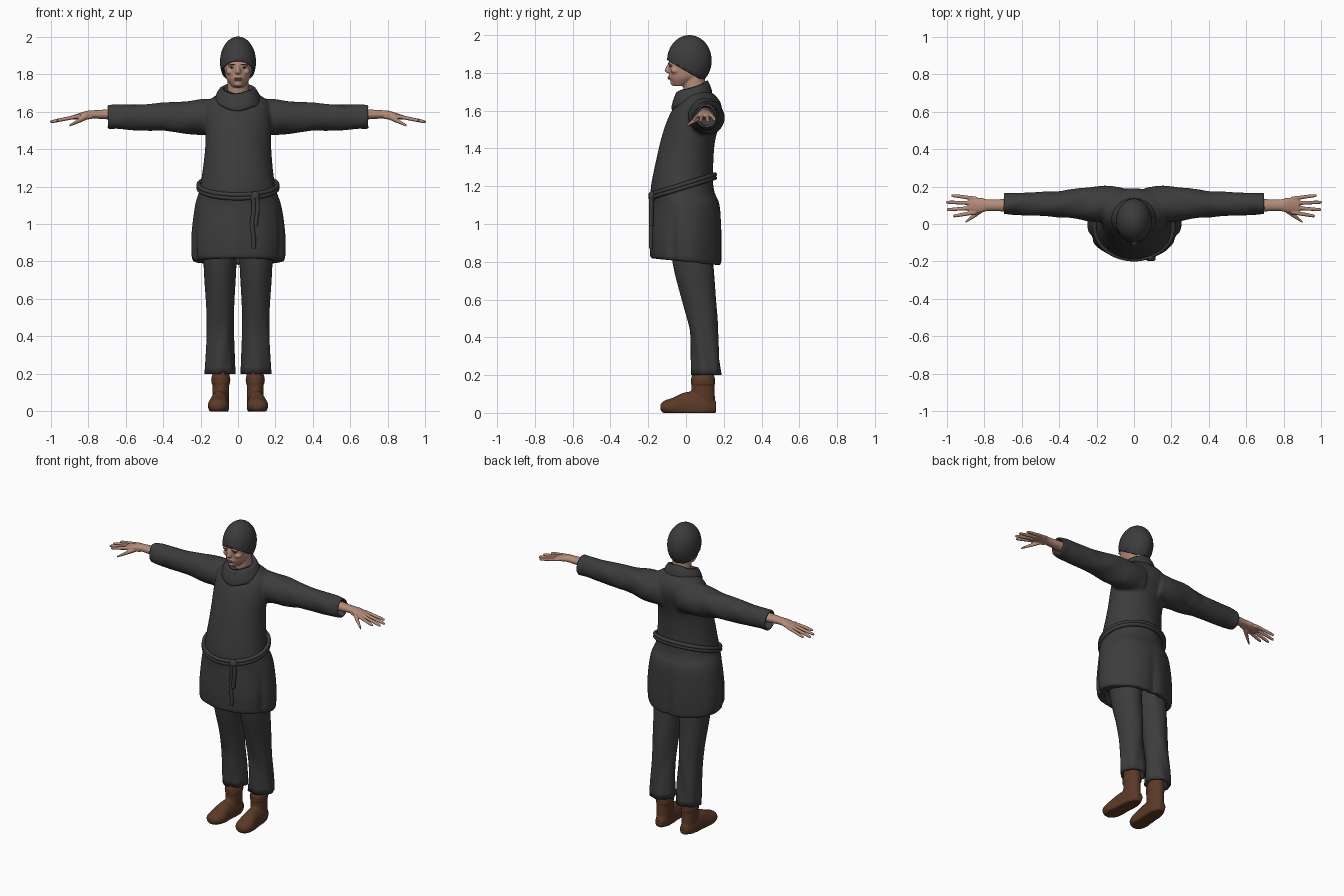
import bpy, bmesh
from math import sin, cos, pi, exp, atan2
from mathutils import Vector, Matrix

cube = bpy.data.objects.get("Cube")
if cube:
    bpy.data.objects.remove(cube, do_unlink=True)


def material(name, rgb):
    m = bpy.data.materials.new(name)
    m.use_nodes = True
    m.diffuse_color = (*rgb, 1)
    bsdf = m.node_tree.nodes["Principled BSDF"]
    bsdf.inputs["Base Color"].default_value = (*rgb, 1)
    bsdf.inputs["Roughness"].default_value = .8
    return m


CLOTH = material("charcoal cloth", (.045, .045, .046))
LEATHER = material("brown leather", (.105, .042, .021))
SKIN = material("skin", (.46, .26, .19))
LIP = material("lips", (.3, .13, .1))
DARK = material("dark brown", (.05, .025, .018))


def spline_rings(rings, steps=4):
    """Smoothly blend the given rings into a denser sequence."""
    keys = [Vector(r) for r in rings]
    path = []
    for i, (start, end) in enumerate(zip(keys, keys[1:])):
        before, after = keys[max(i - 1, 0)], keys[min(i + 2, len(keys) - 1)]
        leave, arrive = (end - before) / 2, (after - start) / 2
        for k in range(steps):
            t = k / steps
            ease = t * t * (3 - 2 * t)
            path.append(start.lerp(end, ease) + leave * t * (1 - t) ** 2 - arrive * t * t * (1 - t))
    return path + [keys[-1]]


def loft(bm, rings, axis="z", centre=0, side=1, warp=None, hollow=False, seg=40):
    """Closed tube through rings of (position, offset, half width, half depth)."""
    path = spline_rings(rings)
    if hollow:
        # Fold the last ring inward to leave a hem around an opening
        last = path[-1]
        back = .05 if rings[0][0] > last[0] else -.05
        for shift in (0, back):
            path.append(Vector((last[0] + shift, last[1], last[2] * .8, last[3] * .8)))
    loops = []
    for pos, offset, width, depth in path:
        loop = []
        for j in range(seg):
            angle = 2 * pi * j / seg
            u, v = centre + width * cos(angle), offset + depth * sin(angle)
            co = Vector({"z": (u, v, pos), "x": (pos, u, v), "y": (u, pos, v)}[axis])
            if warp:
                co = warp(co)
            loop.append(bm.verts.new((co.x * side, co.y, co.z)))
        loops.append(loop)
    for lower, upper in zip(loops, loops[1:]):
        for j in range(seg):
            bm.faces.new((lower[j - 1], lower[j], upper[j], upper[j - 1]))
    bm.faces.new(loops[0])
    bm.faces.new(loops[-1])


def ball(bm, centre, size, tilt=0):
    matrix = (Matrix.Translation(centre) @ Matrix.Rotation(tilt, 4, "Y")
              @ Matrix.Diagonal((*size, 1)))
    bmesh.ops.create_uvsphere(bm, u_segments=40, v_segments=24, radius=1, matrix=matrix)


def finish(bm, name, mat, voxel=0):
    """Turn the shape into an object, fusing its overlapping pieces if asked."""
    bmesh.ops.recalc_face_normals(bm, faces=bm.faces)
    mesh = bpy.data.meshes.new(name)
    bm.to_mesh(mesh)
    bm.free()
    mesh.materials.append(mat)
    mesh.shade_smooth()
    ob = bpy.data.objects.new(name, mesh)
    bpy.context.collection.objects.link(ob)
    if voxel:
        fuse = ob.modifiers.new("fuse", "REMESH")
        fuse.mode, fuse.voxel_size, fuse.use_smooth_shade = "VOXEL", voxel, True
        soften = ob.modifiers.new("soften", "SMOOTH")
        soften.factor, soften.iterations = .5, 3
    return ob


def cord(name, points, cyclic=False):
    curve = bpy.data.curves.new(name, "CURVE")
    curve.dimensions, curve.bevel_depth, curve.bevel_resolution = "3D", .012, 3
    curve.use_fill_caps = True
    spline = curve.splines.new("POLY")
    spline.points.add(len(points) - 1)
    for point, co in zip(spline.points, points):
        point.co = (*co, 1)
    spline.use_cyclic_u = cyclic
    spline.use_smooth = True
    curve.materials.append(CLOTH)
    bpy.context.collection.objects.link(bpy.data.objects.new(name, curve))


def clamp(value):
    return max(0, min(1, value))


# Tunic: body with skirt folds, side slits and back crease, fused with the sleeves
def skirt_folds(co):
    angle = atan2(co.y, co.x)
    skirt = clamp((1.12 - co.z) * 4)
    slit = sum(exp(-((angle - at) * 14) ** 2) for at in (-.3, .3 - pi))
    crease = exp(-((angle - pi / 2) * 8) ** 2)
    grow = 1 + skirt * (.012 * sin(7 * angle + 1) - .07 * slit - .06 * crease)
    grow += (1 - skirt) * .008 * sin(5 * angle + 14 * co.z)
    hem_lift = -.1 * co.y * clamp((.95 - co.z) * 8)
    return Vector((co.x * grow, co.y * grow, co.z + hem_lift))


def sleeve_folds(co):
    return co + Vector((0, .003 * sin(34 * co.x + 30 * co.z), .004 * sin(25 * co.x + 40 * co.y)))


bm = bmesh.new()
loft(bm, [(1.71, .06, .08, .06), (1.65, .07, .165, .11), (1.57, .05, .18, .14),
          (1.42, .005, .175, .145), (1.2, -.02, .2, .165), (1.1, 0, .23, .18),
          (.95, 0, .25, .19), (.83, 0, .25, .19), (.8, 0, .24, .185)],
     warp=skirt_folds, hollow=True, seg=72)
for side in (1, -1):
    loft(bm, [(.06, 1.56, .09, .1), (.2, 1.57, .095, .095), (.4, 1.57, .07, .075),
              (.7, 1.57, .056, .064)], "x", .107, side, sleeve_folds, hollow=True)
finish(bm, "tunic", CLOTH, .009)


# Cowl collar, tilted down at the front
def cowl_tilt(co):
    return co + Vector((0, 0, .36 * (co.y - .03) + .005 * sin(40 * co.x + 20 * co.y)))


bm = bmesh.new()
loft(bm, [(1.63, .03, .09, .08), (1.65, .03, .12, .107), (1.69, .03, .115, .1),
          (1.725, .03, .095, .085)], warp=cowl_tilt, hollow=True)
finish(bm, "cowl_collar", CLOTH)

# Rope belt with knot and hanging tails
turns = [2 * pi * i / 64 for i in range(64)]
for name, rise in (("upper", .009), ("lower", -.009)):
    cord("belt_" + name, [(.21 * cos(a), .17 * sin(a) - .018, 1.2 + rise + .053 * sin(a))
                          for a in turns], cyclic=True)
bm = bmesh.new()
ball(bm, (.09, -.178, 1.148), (.026, .02, .026))
finish(bm, "belt_knot", CLOTH)
for name, x, count in (("long", .08, 10), ("short", .1, 6)):
    cord("belt_tail_" + name, [(x + .005 * sin(i), -.185, 1.14 - .03 * i) for i in range(count)])


# Trousers, boots and hands for both sides
def trouser_folds(co):
    loose = .01 * clamp(.7 - co.z)
    return co + Vector((loose * sin(70 * co.y + 9 * co.z), loose * sin(60 * co.x + 18 * co.z), 0))


def flat_sole(co):
    # Toes point slightly outward
    return Vector((co.x - .06 * co.y, co.y, max(co.z, 0)))


def bent(spread, droop):
    """Bend a hand part sideways and down beyond the wrist."""
    return lambda co: co + Vector((0, spread, -droop)) * max(0, co.x - .8)


for side, label in ((1, "left"), (-1, "right")):
    bm = bmesh.new()
    loft(bm, [(.98, .03, .08, .1), (.8, .036, .088, .108), (.55, .077, .074, .086),
              (.4, .097, .073, .073), (.2, .108, .08, .078)],
         "z", .096, side, trouser_folds, hollow=True)
    finish(bm, label + "_trouser_leg", CLOTH)

    bm = bmesh.new()
    loft(bm, [(-.135, .03, .02, .015), (-.115, .03, .045, .035), (-.07, .03, .057, .05),
              (0, .03, .05, .08), (.1, .03, .046, .08), (.16, .03, .025, .03)],
         "y", .1, side, flat_sole)
    loft(bm, [(.05, .09, .044, .064), (.24, .09, .046, .058)], "z", .092, side)
    for i in range(3):
        ball(bm, (side * .092, .09, .155 + .013 * i), (.053, .066, .009))
    finish(bm, label + "_boot", LEATHER, .006)

    bm = bmesh.new()
    loft(bm, [(.64, 1.585, .037, .03), (.77, 1.585, .03, .022), (.82, 1.585, .04, .019),
              (.88, 1.585, .038, .012)], "x", .1, side, bent(0, .2))
    for i in range(4):
        reach = 1.005 - .015 * (i - 1.6) ** 2
        loft(bm, [(.84, 1.585, .011, .011), (reach - .02, 1.585, .009, .009),
                  (reach, 1.585, .004, .004)], "x", .07 + .02 * i, side, bent(.1 * i - .17, .2))
    loft(bm, [(.78, 1.575, .017, .016), (.84, 1.575, .015, .013), (.9, 1.575, .006, .006)],
         "x", .085, side, bent(-.75, .5))
    finish(bm, label + "_hand", SKIN, .004)

# Head with neck, nose, cheeks, brow ridge and chin
bm = bmesh.new()
loft(bm, [(1.73, -.035, .03, .03), (1.77, -.006, .06, .08), (1.81, .008, .07, .097),
          (1.86, .015, .075, .106), (1.95, .02, .05, .07)])
loft(bm, [(1.6, .06, .06, .06), (1.82, .035, .055, .06)])
loft(bm, [(1.85, -.08, .009, .015), (1.81, -.088, .015, .026), (1.798, -.08, .01, .012)])
ball(bm, (0, -.066, 1.747), (.022, .018, .014))
ball(bm, (0, -.078, 1.778), (.026, .016, .016))
for side in (1, -1):
    ball(bm, (side * .04, -.057, 1.812), (.024, .024, .018))
    ball(bm, (side * .028, -.08, 1.851), (.026, .014, .009), side * .1)
finish(bm, "head", SKIN, .0045)

# Eyes, eyebrows and lips
bm = bmesh.new()
for side in (1, -1):
    ball(bm, (side * .03, -.081, 1.834), (.013, .006, .0035))
    ball(bm, (side * .031, -.09, 1.851), (.02, .005, .003), side * .12)
finish(bm, "eyes_and_brows", DARK)
bm = bmesh.new()
for z in (1.77, 1.778):
    ball(bm, (0, -.09, z), (.02, .007, .0045))
finish(bm, "lips", LIP)

# Close-fitting cap, cut on a slope from forehead to nape
bm = bmesh.new()
ball(bm, (0, .018, 1.865), (.096, .118, .135))
bmesh.ops.bisect_plane(bm, geom=bm.verts[:] + bm.edges[:] + bm.faces[:], dist=.00001,
                       plane_co=(0, -.095, 1.865), plane_no=(0, .58, 1), clear_inner=True)
thickness = finish(bm, "cap", CLOTH).modifiers.new("thickness", "SOLIDIFY")
thickness.thickness, thickness.offset = .008, -1
